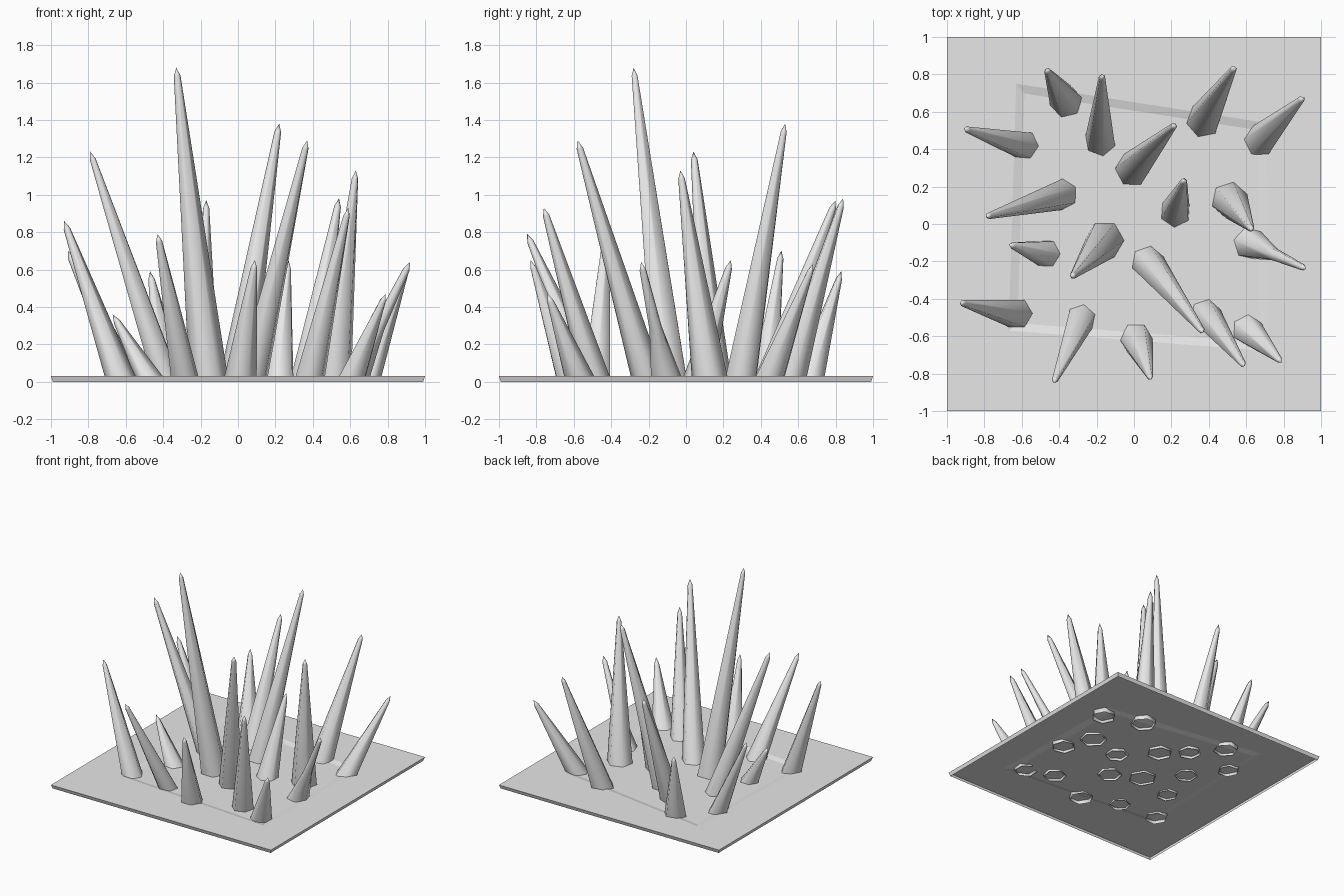
import bpy, bmesh, math
from mathutils import Vector

cube = bpy.data.objects.get("Cube")
if cube:
    bpy.data.objects.remove(cube, do_unlink=True)

grey = bpy.data.materials.new("light_grey")
grey.use_nodes = True
grey.diffuse_color = (0.8, 0.8, 0.8, 1)
grey.node_tree.nodes["Principled BSDF"].inputs["Base Color"].default_value = (0.8, 0.8, 0.8, 1)


def loft(name, rings, cap_end=False, apex=None, smooth=False):
    """Skin a list of point rings, with an optional end face or point."""
    bm = bmesh.new()
    loops = [[bm.verts.new(p) for p in ring] for ring in rings]
    n = len(loops[0])
    for low, high in zip(loops, loops[1:]):
        for i in range(n):
            j = (i + 1) % n
            bm.faces.new((low[i], low[j], high[j], high[i]))
    if cap_end:
        bm.faces.new(loops[-1])
    if apex is not None:
        tip = bm.verts.new(apex)
        for i in range(n):
            bm.faces.new((loops[-1][i], loops[-1][(i + 1) % n], tip))
    for face in bm.faces:
        face.smooth = smooth
    mesh = bpy.data.meshes.new(name)
    bm.to_mesh(mesh)
    bm.free()
    mesh.materials.append(grey)
    obj = bpy.data.objects.new(name, mesh)
    bpy.context.collection.objects.link(obj)


def square(half, z):
    return [(x * half, y * half, z) for x, y in ((-1, -1), (1, -1), (1, 1), (-1, 1))]


# Base: open-bottomed tray with a shallow, skewed recess
recess = [(-0.67, -0.57), (0.72, -0.68), (0.71, 0.54), (-0.63, 0.75)]
rim = [(x, y, 0.03) for x, y in recess]
floor = [(x * 0.93, y * 0.93, 0.018) for x, y in recess]
loft("base_plate", [square(0.99, 0), square(1, 0.03), rim, floor], cap_end=True)


# Spikes: six-sided tapers with a blunt ring and a point
def spike(name, base, tip, radius, waist=None):
    base, tip = Vector((*base, 0.0)), Vector(tip)
    axis = tip - base
    turn = Vector((0, 0, 1)).rotation_difference(axis)
    lean = math.atan2(axis.y, axis.x)

    def ring(t, r, flat=False):
        pts = []
        for k in range(6):
            a = lean + 0.2 + k * math.pi / 3
            p = Vector((r * math.cos(a), r * math.sin(a), 0))
            pts.append(base + axis * t + (p if flat else turn @ p))
        return pts

    rings = [ring(0, radius, True)]
    if waist:
        rings.append(ring(*waist))
    rings.append(ring(1 - 0.045 / axis.length, 0.018))
    loft(name, rings, apex=tip, smooth=True)


spikes = [
    ((-0.36, 0.65), (-0.47, 0.83, 0.59), 0.09),
    ((-0.18, 0.44), (-0.17, 0.80, 0.97), 0.085),
    ((0.37, 0.55), (0.54, 0.84, 0.98), 0.095),
    ((0.67, 0.44), (0.91, 0.68, 0.63), 0.09),
    ((-0.58, 0.42), (-0.91, 0.51, 0.70), 0.08),
    ((-0.01, 0.29), (0.22, 0.53, 1.38), 0.095),
    ((-0.38, 0.16), (-0.79, 0.04, 1.23), 0.085),
    ((0.22, 0.06), (0.27, 0.24, 0.65), 0.085),
    ((0.51, 0.13), (0.63, -0.03, 1.13), 0.1),
    ((0.61, -0.10), (0.92, -0.24, 0.64), 0.09, (0.45, 0.035)),
    ((-0.46, -0.16), (-0.67, -0.11, 0.36), 0.08),
    ((-0.155, -0.085), (-0.33, -0.28, 1.68), 0.105),
    ((0.07, -0.20), (0.37, -0.58, 1.29), 0.09),
    ((-0.62, -0.48), (-0.93, -0.42, 0.86), 0.085),
    ((-0.28, -0.50), (-0.43, -0.85, 0.79), 0.08),
    ((0.01, -0.61), (0.09, -0.83, 0.65), 0.09),
    ((0.38, -0.48), (0.59, -0.76, 0.93), 0.085),
    ((0.60, -0.56), (0.79, -0.74, 0.47), 0.085),
]
for number, args in enumerate(spikes, 1):
    spike(f"spike_{number}", *args)
